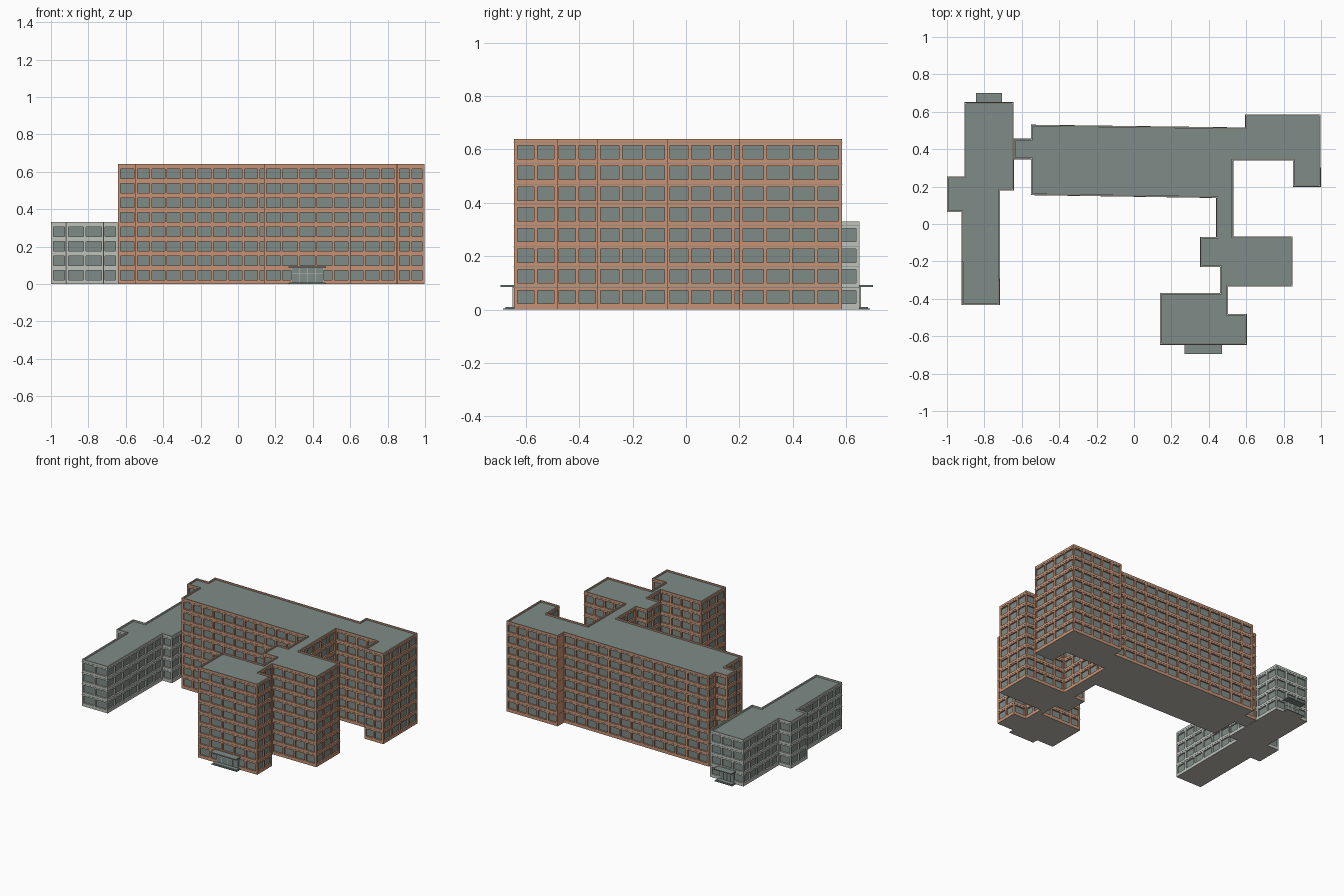
import bpy, bmesh
from mathutils import Vector

cube = bpy.data.objects.get("Cube")
if cube:
    bpy.data.objects.remove(cube)


def material(name, rgb):
    m = bpy.data.materials.new(name)
    m.use_nodes = True
    m.diffuse_color = (*rgb, 1)
    m.node_tree.nodes["Principled BSDF"].inputs["Base Color"].default_value = (*rgb, 1)
    return m


BRICK = material("brick", (0.57, 0.29, 0.18))
PALE = material("pale grey wall", (0.51, 0.54, 0.49))
SLATE = material("slate roof and glass", (0.21, 0.26, 0.245))
CONCRETE = material("beige concrete", (0.52, 0.5, 0.44))

STOREY, SILL, HEAD = 0.0775, 0.022, 0.072
RECESS, PIER, BAY = 0.01, 0.013, 0.086


def offset(poly, d):
    """Move an anticlockwise outline inwards by d."""
    pts = [Vector(p) for p in poly]
    out = []
    for i, p in enumerate(pts):
        a = (p - pts[i - 1]).normalized()
        b = (pts[(i + 1) % len(pts)] - p).normalized()
        na, nb = Vector((-a.y, a.x)), Vector((-b.y, b.x))
        out.append(p + (na + nb) * d / (1 + na.dot(nb)))
    return out


def prism(bm, poly, z0, z1, top=0, bottom=0):
    """Extrude an outline, with material slots for its caps."""
    lo = [bm.verts.new((p[0], p[1], z0)) for p in poly]
    hi = [bm.verts.new((p[0], p[1], z1)) for p in poly]
    for i in range(len(poly)):
        bm.faces.new((lo[i - 1], lo[i], hi[i], hi[i - 1]))
    bm.faces.new(hi).material_index = top
    bm.faces.new(lo[::-1]).material_index = bottom


def box(bm, x0, x1, y0, y1, z0, z1, bottom=0):
    prism(bm, [(x0, y0), (x1, y0), (x1, y1), (x0, y1)], z0, z1, bottom=bottom)


def finish(bm, name, *mats):
    mesh = bpy.data.meshes.new(name)
    bm.to_mesh(mesh)
    bm.free()
    for m in mats:
        mesh.materials.append(m)
    bpy.context.collection.objects.link(bpy.data.objects.new(name, mesh))


def building(name, poly, floors, wall):
    eaves = floors * STOREY + 0.01
    count = len(poly)

    # Recessed glazing
    bm = bmesh.new()
    prism(bm, offset(poly, RECESS), 0.01, eaves - 0.01)
    finish(bm, name + "_glazing", SLATE)

    # Spandrel bands, the lowest with the base and the top one with the roof
    bm = bmesh.new()
    prism(bm, poly, 0, SILL, bottom=2)
    for k in range(floors):
        z = k * STOREY
        if k < floors - 1:
            prism(bm, poly, z + HEAD, z + STOREY + SILL)
        else:
            prism(bm, poly, z + HEAD, eaves, top=1)
    finish(bm, name + "_bands_and_roof", wall, SLATE, CONCRETE)

    # Piers between windows
    bm = bmesh.new()
    for i in range(count):
        a, b = Vector(poly[i]), Vector(poly[(i + 1) % count])
        length = (b - a).length
        d = (b - a) / length
        n = Vector((-d.y, d.x)) * (RECESS + 0.003)
        bays = max(1, round(length / BAY))
        spans = []
        for j in range(bays + 1):
            s = length * j / bays
            spans.append((max(0, s - PIER / 2), min(length, s + PIER / 2)))
        if length < 0.073:
            spans = [(0, length)]
        for s, e in spans:
            p, q = a + d * s, a + d * e
            prism(bm, [p, q, q + n, p + n], 0.005, eaves - 0.005)
    finish(bm, name + "_piers", wall)

    # Thin joint at every storey
    bm = bmesh.new()
    for k in range(1, floors + 1):
        z = k * STOREY + 0.005
        prism(bm, offset(poly, -0.001), z - 0.001, z + 0.001)
    finish(bm, name + "_storey_joints", SLATE)

    # Parapet ring with a concrete coping
    bm = bmesh.new()
    inner = offset(poly, 0.008)
    for i in range(count):
        prism(bm, [poly[i - 1], poly[i], inner[i], inner[i - 1]],
              eaves - 0.002, eaves + 0.01, top=1)
    finish(bm, name + "_parapet", wall, CONCRETE)


def entrance(name, x0, x1, wall_y, out):
    """Steps, glazed doors and canopy; out is the facing direction in y."""
    def part(bm, xa, xb, near, far, z0, z1, bottom=0):
        ys = sorted((wall_y + out * near, wall_y + out * far))
        box(bm, xa, xb, *ys, z0, z1, bottom)

    bm = bmesh.new()
    part(bm, x0, x1, -0.005, 0.04, 0, 0.004, bottom=1)
    part(bm, x0 + 0.006, x1 - 0.006, -0.005, 0.032, 0.004, 0.009)
    finish(bm, name + "_steps", SLATE, CONCRETE)

    bm = bmesh.new()
    part(bm, x0 + 0.015, x1 - 0.015, -0.005, 0.003, 0.009, 0.084)
    part(bm, x0, x1, -0.005, 0.05, 0.084, 0.092)
    finish(bm, name + "_doors_and_canopy", SLATE)

    bm = bmesh.new()
    xs, xe = x0 + 0.015, x1 - 0.015
    for j in range(5):
        x = xs + (xe - xs) * j / 4
        part(bm, x - 0.0015, x + 0.0015, 0, 0.005, 0.009, 0.084)
    part(bm, xs, xe, 0, 0.005, 0.056, 0.059)
    finish(bm, name + "_door_frames", PALE)


# Tall brick block with its wings
building("main_block", [
    (-0.55, 0.155), (0.44, 0.14), (0.44, -0.07), (0.355, -0.07),
    (0.355, -0.23), (0.46, -0.23), (0.46, -0.37), (0.14, -0.37),
    (0.14, -0.645), (0.602, -0.645), (0.602, -0.482), (0.502, -0.482),
    (0.502, -0.333), (0.847, -0.333), (0.847, -0.067), (0.53, -0.067),
    (0.53, 0.34), (0.85, 0.34), (0.85, 0.2), (0.998, 0.2),
    (0.996, 0.585), (0.595, 0.585), (0.595, 0.515), (-0.55, 0.53),
    (-0.55, 0.455), (-0.642, 0.455), (-0.642, 0.347), (-0.55, 0.347)], 8, BRICK)

# Low pale annex
building("annex", [
    (-0.92, -0.432), (-0.718, -0.432), (-0.717, 0.18), (-0.643, 0.18),
    (-0.645, 0.65), (-0.905, 0.65), (-0.905, 0.253), (-0.999, 0.253),
    (-0.999, 0.065), (-0.922, 0.065)], 4, PALE)

entrance("front_entrance", 0.27, 0.47, -0.645, -1)
entrance("rear_entrance", -0.845, -0.705, 0.65, 1)
